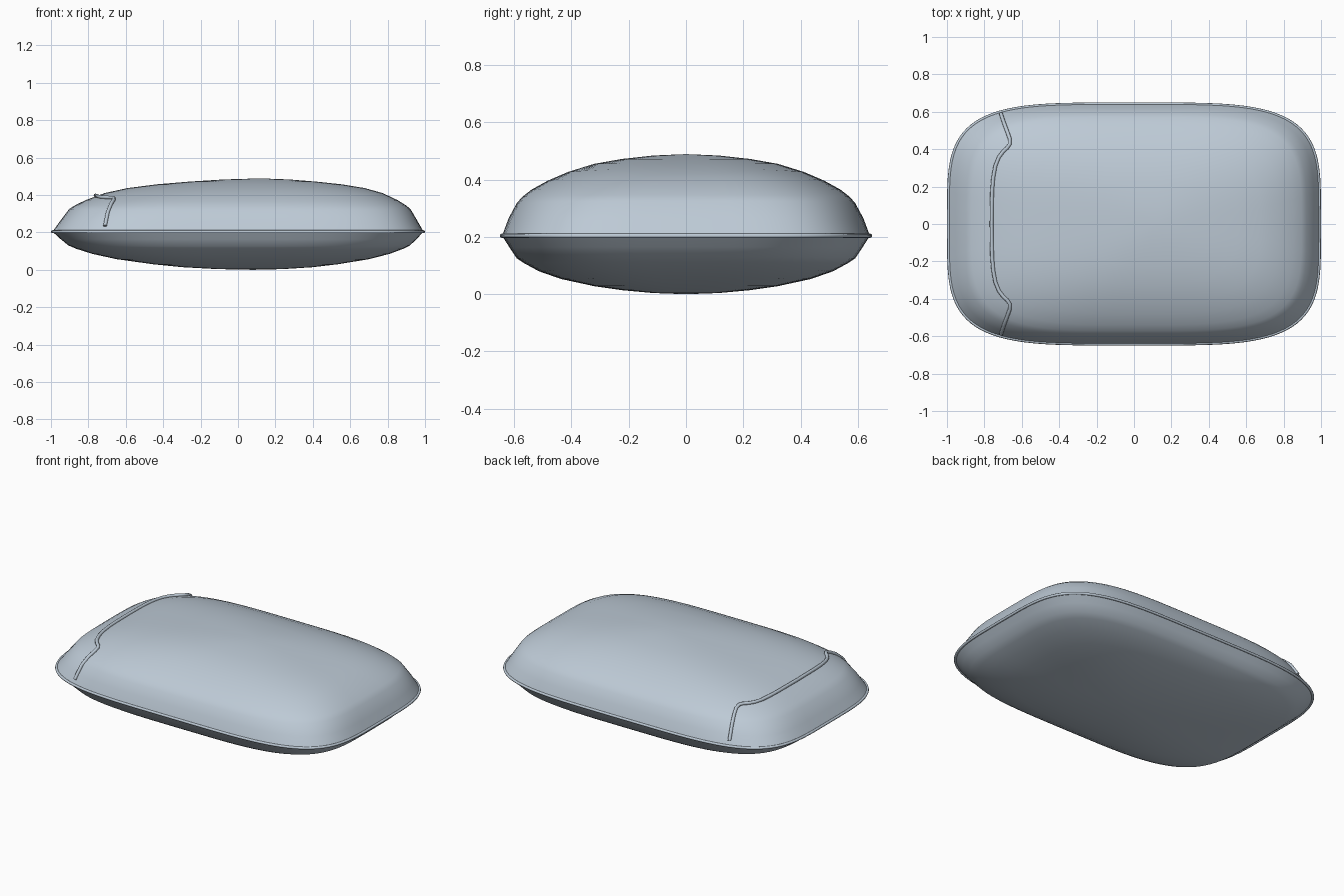
import bpy, bmesh, math
from mathutils import Vector
from mathutils.bvhtree import BVHTree

if "Cube" in bpy.data.objects:
    bpy.data.objects.remove(bpy.data.objects["Cube"])

HX, HY, RIM = 0.992, 0.642, 0.204
SEG = 96

mat = bpy.data.materials.new("pale blue grey")
mat.diffuse_color = (0.51, 0.59, 0.67, 1)
mat.use_nodes = True
mat.node_tree.nodes["Principled BSDF"].inputs["Base Color"].default_value = mat.diffuse_color


def outline(t, s, n):
    """Point on a superellipse scaled by s with exponent n."""
    c, d = math.cos(t), math.sin(t)
    return (s * HX * math.copysign(abs(c) ** (2 / n), c),
            s * HY * math.copysign(abs(d) ** (2 / n), d))


def add_object(name, bm):
    bmesh.ops.recalc_face_normals(bm, faces=bm.faces)
    for f in bm.faces:
        f.smooth = True
    me = bpy.data.meshes.new(name)
    bm.to_mesh(me)
    bm.free()
    me.materials.append(mat)
    ob = bpy.data.objects.new(name, me)
    bpy.context.collection.objects.link(ob)
    return ob


def cushion_half(name, rings, centre_z, shift):
    """Rings are (scale, height along x, height along y), from rim to centre."""
    bm = bmesh.new()
    loops = []
    for s, zx, zy in rings:
        n = 2.4 + 1.8 * s ** 1.5
        loop = []
        for i in range(SEG):
            t = 2 * math.pi * i / SEG
            w = math.sin(t) ** 2
            x, y = outline(t, s, n)
            loop.append(bm.verts.new((x + shift * (1 - s), y, zx * (1 - w) + zy * w)))
        loops.append(loop)
    for a, b in zip(loops, loops[1:]):
        for i in range(SEG):
            j = (i + 1) % SEG
            bm.faces.new((a[i], a[j], b[j], b[i]))
    top = bm.verts.new((shift, 0, centre_z))
    for i in range(SEG):
        bm.faces.new((loops[-1][i], loops[-1][(i + 1) % SEG], top))
    return add_object(name, bm)


# Domed upper shell and shallower lower shell
upper = cushion_half("upper_shell", [
    (1.0, RIM, RIM), (0.965, 0.258, 0.265), (0.92, 0.325, 0.318), (0.89, 0.346, 0.34),
    (0.84, 0.373, 0.365), (0.75, 0.41, 0.397), (0.64, 0.437, 0.427),
    (0.5, 0.457, 0.455), (0.35, 0.471, 0.472), (0.18, 0.483, 0.484)], 0.489, 0.12)
lower = cushion_half("lower_shell", [
    (1.0, RIM, RIM), (0.96, 0.165, 0.163), (0.92, 0.13, 0.125), (0.88, 0.112, 0.108),
    (0.8, 0.085, 0.08), (0.68, 0.057, 0.053), (0.5, 0.03, 0.028),
    (0.35, 0.014, 0.014), (0.18, 0.004, 0.004)], 0.0, 0.08)


def tube(name, points, radius, closed, sides=8):
    """Round tube swept along a list of points."""
    cu = bpy.data.curves.new(name, 'CURVE')
    cu.dimensions = '3D'
    cu.bevel_depth = radius
    cu.bevel_resolution = sides // 4
    cu.use_fill_caps = True
    sp = cu.splines.new('POLY')
    sp.points.add(len(points) - 1)
    for p, co in zip(sp.points, points):
        p.co = (*co, 1)
    sp.use_cyclic_u = closed
    sp.use_smooth = True
    cu.materials.append(mat)
    ob = bpy.data.objects.new(name, cu)
    bpy.context.collection.objects.link(ob)
    return ob


# Piping around the seam
tube("rim_piping", [(*outline(2 * math.pi * i / SEG, 1, 4.2), RIM) for i in range(SEG)],
     0.008, True)

# Raised cord lying across the left end of the upper shell
bm = bmesh.new()
bm.from_mesh(upper.data)
tree = BVHTree.FromBMesh(bm)
bm.free()
half = [(-0.71, 0.585), (-0.695, 0.54), (-0.678, 0.495), (-0.664, 0.455), (-0.664, 0.425),
        (-0.678, 0.405), (-0.70, 0.385), (-0.722, 0.355), (-0.74, 0.31), (-0.751, 0.25),
        (-0.757, 0.18), (-0.759, 0.09)]
path = half + [(-0.76, 0)] + [(x, -y) for x, y in reversed(half)]
cord = []
for x, y in path:
    hit, normal, _, _ = tree.ray_cast(Vector((x, y, 2)), Vector((0, 0, -1)))
    cord.append(hit + normal * 0.005 if hit else Vector((x, y, RIM)))
tube("raised_cord", cord, 0.01, False)
